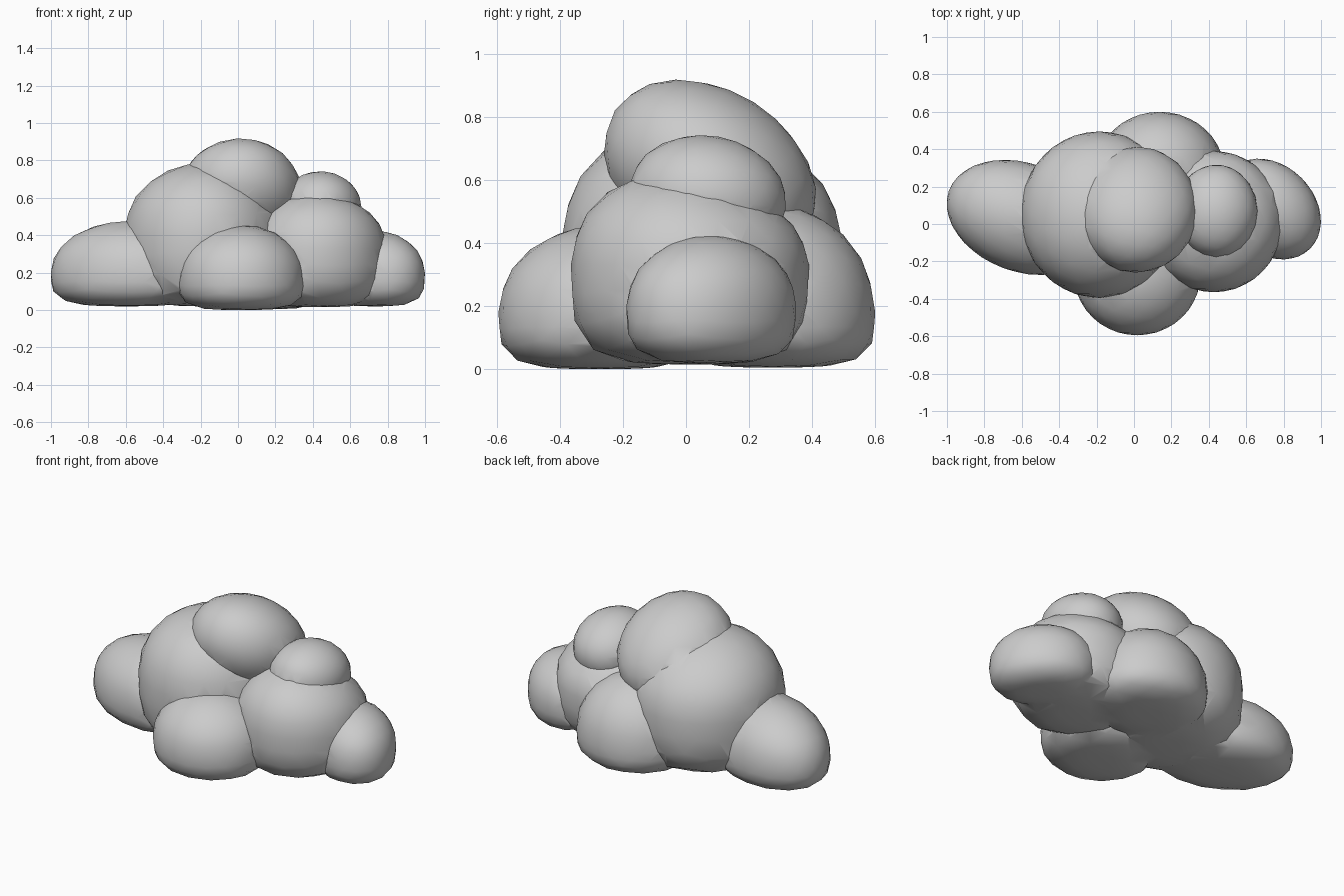
import bpy, bmesh, math
from mathutils import Matrix, Vector

if "Cube" in bpy.data.objects:
    bpy.data.objects.remove(bpy.data.objects["Cube"])


def puff(name, x, y, z, p=3.6, tilt=0, yaw=0, lean=0):
    """Rounded lump: x, y = (min, max) before turning; z = (low, middle, top).
    p squares off the underside; lean raises the front of the crown."""
    bm = bmesh.new()
    bmesh.ops.create_icosphere(bm, subdivisions=3, radius=1)
    rot = Matrix.Rotation(math.radians(yaw), 3, 'Z') @ Matrix.Rotation(math.radians(tilt), 3, 'X')
    centre = Vector(((x[0] + x[1]) / 2, (y[0] + y[1]) / 2, z[1]))
    rx, ry = (x[1] - x[0]) / 2, (y[1] - y[0]) / 2
    for v in bm.verts:
        n = v.co.normalized()
        e = p if n.z < 0 else 2.0
        n /= (math.hypot(n.x, n.y) ** e + abs(n.z) ** e) ** (1 / e)
        rz = (z[2] - z[1]) * (1 - lean * n.y) if n.z > 0 else z[1] - z[0]
        v.co = centre + rot @ Vector((n.x * rx, n.y * ry, n.z * rz))
    me = bpy.data.meshes.new(name)
    bm.to_mesh(me)
    bm.free()
    ob = bpy.data.objects.new(name, me)
    bpy.context.collection.objects.link(ob)
    return ob


# Main body lump, which becomes the whole cloud
cloud = puff("cloud", (-0.61, 0.24), (-0.395, 0.495), (0.02, 0.41, 0.785), p=3.8, lean=0.08)

# Surrounding lumps
lumps = [
    puff("left_puff", (-1.015, -0.175), (-0.255, 0.325), (0.02, 0.2, 0.475), yaw=-20),
    puff("right_puff", (0.06, 0.795), (-0.365, 0.39), (0.015, 0.33, 0.62), p=3.8, lean=0.15),
    puff("far_right_puff", (0.43, 1.03), (-0.155, 0.315), (0.02, 0.2, 0.425), yaw=-45),
    puff("front_puff", (-0.32, 0.355), (-0.595, 0.05), (0.0, 0.18, 0.455), p=3.8),
    puff("back_puff", (-0.21, 0.485), (-0.05, 0.6), (0.005, 0.18, 0.52), p=3.8),
    puff("top_puff", (-0.31, 0.34), (-0.28, 0.44), (0.36, 0.63, 0.885), p=2.1, tilt=-32),
    puff("upper_right_puff", (0.22, 0.66), (-0.18, 0.32), (0.33, 0.55, 0.74), p=2.1, tilt=-10),
]

# Fuse everything into one skin
bpy.context.view_layer.objects.active = cloud
cloud.select_set(True)
for lump in lumps:
    mod = cloud.modifiers.new("union", 'BOOLEAN')
    mod.operation = 'UNION'
    mod.solver = 'EXACT'
    mod.object = lump
    bpy.ops.object.modifier_apply(modifier=mod.name)
    bpy.data.objects.remove(lump)

bpy.ops.object.shade_smooth_by_angle(angle=math.radians(35))
